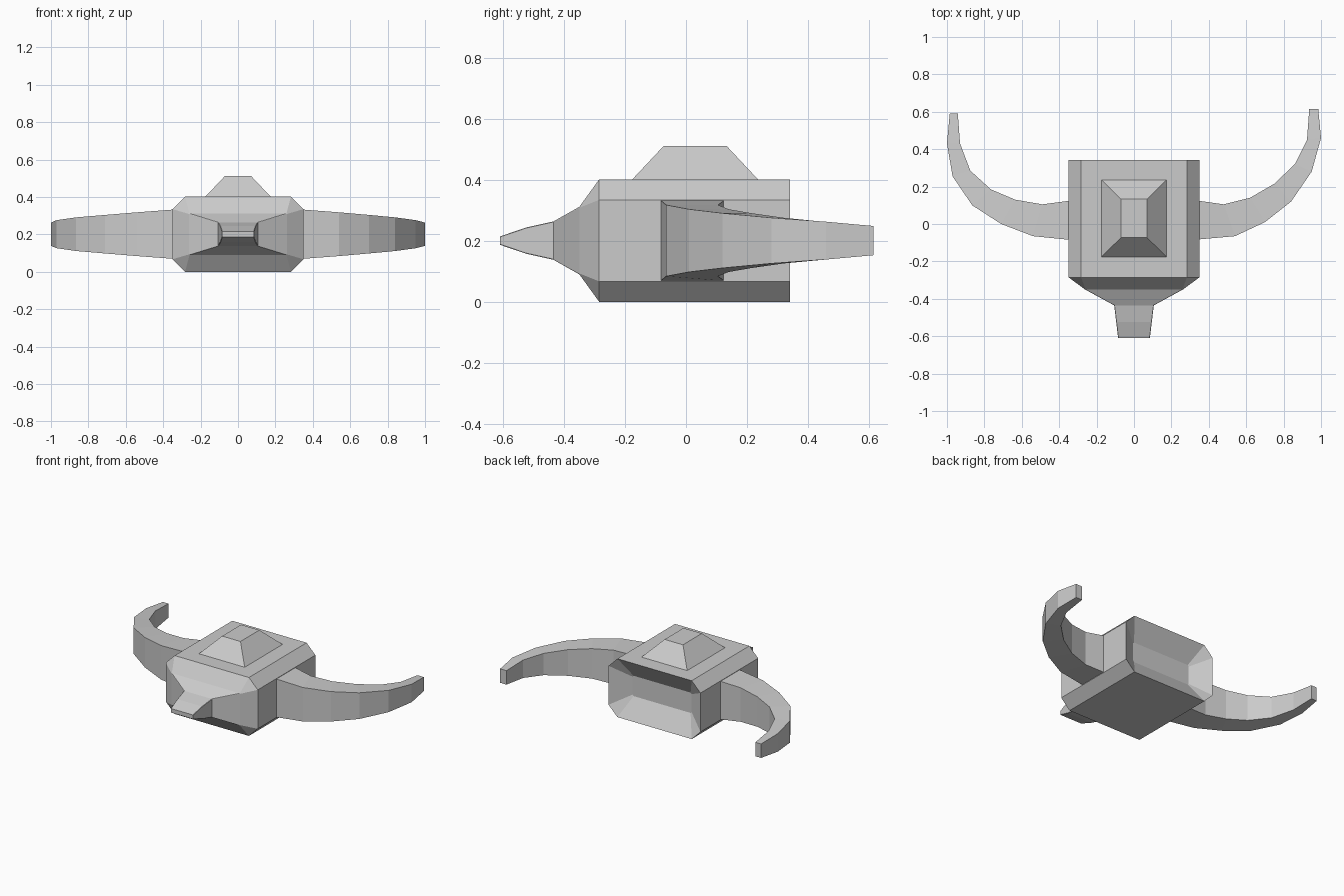
import bpy, bmesh

if "Cube" in bpy.data.objects:
    bpy.data.objects.remove(bpy.data.objects["Cube"])

MID = 0.201


def loft(name, rings):
    """Skin a list of equal-length point rings and cap both ends."""
    bm = bmesh.new()
    loops = [[bm.verts.new(p) for p in ring] for ring in rings]
    n = len(loops[0])
    for a, b in zip(loops, loops[1:]):
        for i in range(n):
            j = (i + 1) % n
            bm.faces.new((a[i], a[j], b[j], b[i]))
    bm.faces.new(loops[0])
    bm.faces.new(loops[-1])
    bmesh.ops.recalc_face_normals(bm, faces=bm.faces)
    mesh = bpy.data.meshes.new(name)
    bm.to_mesh(mesh)
    bm.free()
    obj = bpy.data.objects.new(name, mesh)
    bpy.context.collection.objects.link(obj)
    return obj


def octagon(y, w, h, c):
    """Chamfered rectangle: half width w, half height h, corner cut c."""
    pts = [(w, h - c), (w - c, h), (c - w, h), (-w, h - c),
           (-w, c - h), (c - w, -h), (w - c, -h), (w, c - h)]
    return [(x, y, MID + z) for x, z in pts]


def rect(z, w, y0, y1):
    return [(-w, y0, z), (w, y0, z), (w, y1, z), (-w, y1, z)]


# Hull: tapered snout, chamfered body, recessed rear panel
loft("hull", [octagon(*s) for s in (
    (-0.61, 0.085, 0.014, 0.002),
    (-0.525, 0.095, 0.043, 0.002),
    (-0.435, 0.106, 0.063, 0.002),
    (-0.35, 0.262, 0.111, 0.003),
    (-0.285, 0.35, 0.201, 0.067),
    (0.342, 0.35, 0.201, 0.067),
    (0.26, 0.225, 0.07, 0.008))])

# Raised cap on the roof
loft("roof_cap", [rect(0.398, 0.178, -0.18, 0.24),
                  rect(0.512, 0.07, -0.073, 0.133)])

# Curved side arms: front edge (x, y), back edge (x, y) per station
HALF_HEIGHT = [0.132, 0.117, 0.103, 0.09, 0.075, 0.062, 0.048]
LEFT = [(0.34, -0.085, 0.34, 0.125), (0.54, -0.065, 0.49, 0.105),
        (0.71, 0.0, 0.635, 0.13), (0.865, 0.1, 0.765, 0.185),
        (0.97, 0.255, 0.875, 0.285), (1.0, 0.43, 0.93, 0.43),
        (0.985, 0.59, 0.942, 0.59)]
RIGHT = [(0.34, -0.083, 0.34, 0.125), (0.54, -0.065, 0.48, 0.105),
         (0.70, 0.01, 0.62, 0.14), (0.84, 0.12, 0.75, 0.215),
         (0.95, 0.28, 0.86, 0.32), (1.0, 0.46, 0.925, 0.45),
         (0.985, 0.615, 0.937, 0.615)]
for name, side, stations in (("left_arm", -1, LEFT), ("right_arm", 1, RIGHT)):
    loft(name, [[(side * fx, fy, MID - h), (side * fx, fy, MID + h),
                 (side * bx, by, MID + h), (side * bx, by, MID - h)]
                for (fx, fy, bx, by), h in zip(stations, HALF_HEIGHT)])
